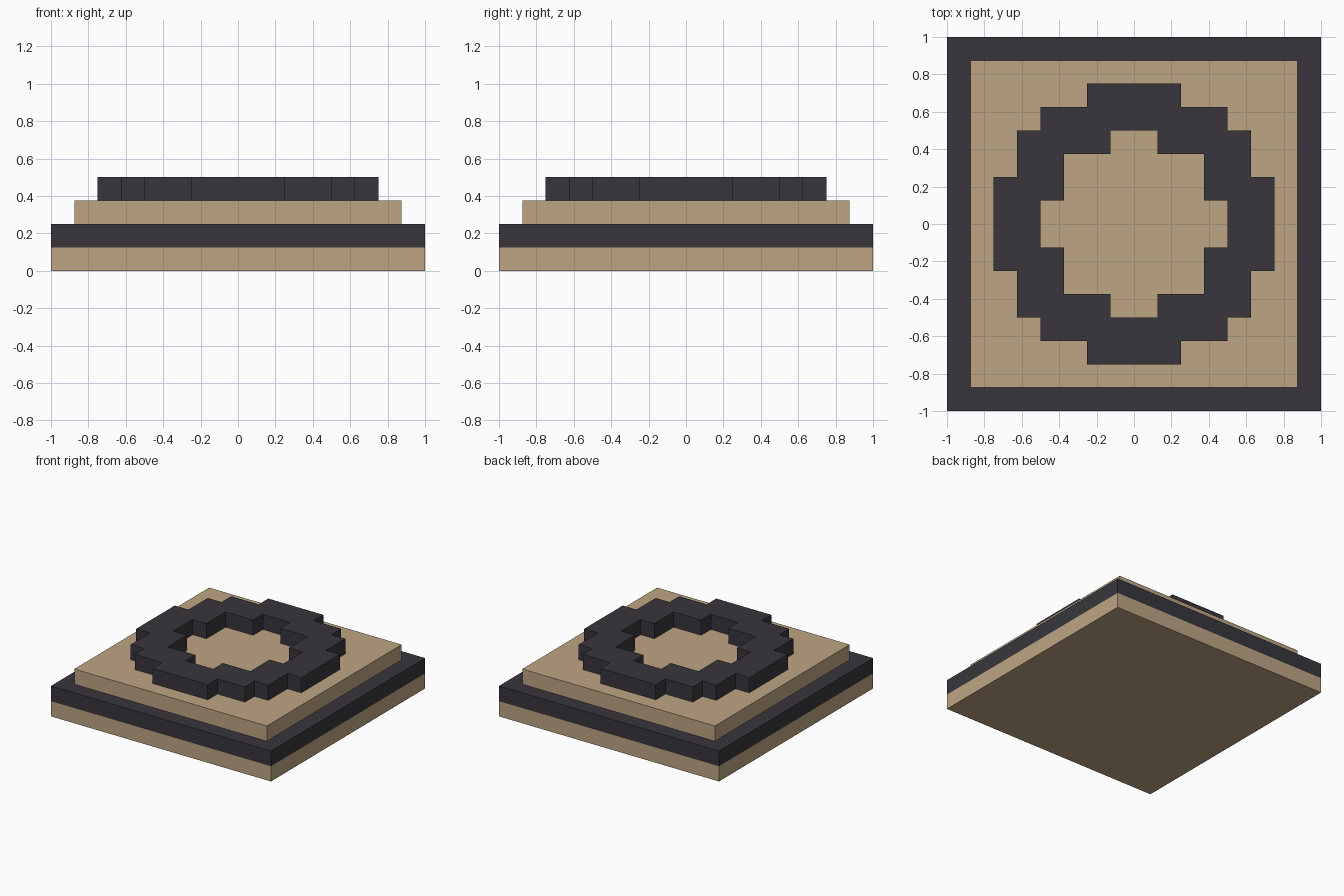
import bpy, bmesh, math
from mathutils import Matrix, Vector

if "Cube" in bpy.data.objects:
    bpy.data.objects.remove(bpy.data.objects["Cube"])

U = 0.125  # height of one layer, and the step grid of the ring


def material(name, rgb):
    m = bpy.data.materials.new(name)
    m.diffuse_color = (*rgb, 1.0)
    m.use_nodes = True
    m.node_tree.nodes["Principled BSDF"].inputs["Base Color"].default_value = m.diffuse_color
    return m


tan = material("tan", (0.515, 0.376, 0.231))
charcoal = material("charcoal", (0.0395, 0.0369, 0.0452))


def finish(name, bm, mat):
    bmesh.ops.recalc_face_normals(bm, faces=bm.faces)
    mesh = bpy.data.meshes.new(name)
    bm.to_mesh(mesh)
    bm.free()
    mesh.materials.append(mat)
    bpy.context.collection.objects.link(bpy.data.objects.new(name, mesh))


def slab(name, width, layer, mat):
    bm = bmesh.new()
    bmesh.ops.create_cube(bm, size=1, matrix=Matrix.Translation((0, 0, (layer + 0.5) * U))
                          @ Matrix.Diagonal((width, width, U, 1)))
    finish(name, bm, mat)


# Stacked square slabs
slab("base_slab", 2.0, 0, tan)
slab("border_slab", 2.0, 1, charcoal)
slab("top_slab", 1.75, 2, tan)

# Stepped ring: one quarter outline in grid steps, turned four times, then raised
outer = [(6, 0), (6, 2), (5, 2), (5, 4), (4, 4), (4, 5), (2, 5), (2, 6), (0, 6)]
inner = [(0, 4), (1, 4), (1, 3), (3, 3), (3, 1), (4, 1), (4, 0)]
bm = bmesh.new()
for k in range(4):
    turn = Matrix.Rotation(k * math.pi / 2, 4, 'Z')
    bm.faces.new([bm.verts.new(turn @ Vector((x * U, y * U, 3 * U))) for x, y in outer + inner])
bmesh.ops.remove_doubles(bm, verts=bm.verts, dist=1e-4)
raised = bmesh.ops.extrude_face_region(bm, geom=bm.faces[:], use_keep_orig=True)
bmesh.ops.translate(bm, vec=(0, 0, U),
                    verts=[g for g in raised["geom"] if isinstance(g, bmesh.types.BMVert)])
finish("stepped_ring", bm, charcoal)
